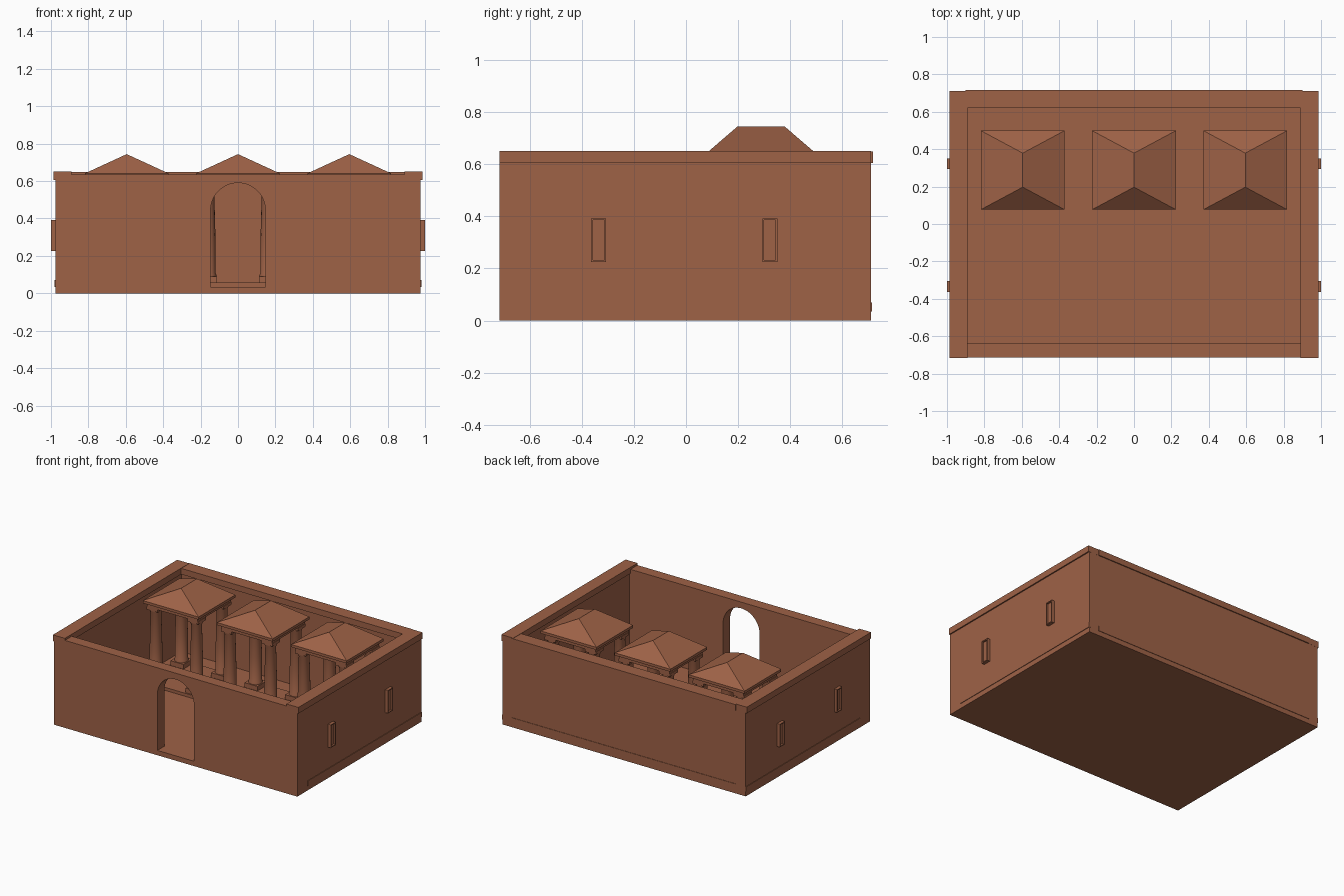
import bpy, bmesh, math

if "Cube" in bpy.data.objects:
    bpy.data.objects.remove(bpy.data.objects["Cube"])

clay = bpy.data.materials.new("terracotta")
clay.diffuse_color = (0.345, 0.122, 0.062, 1)
clay.use_nodes = True
clay.node_tree.nodes["Principled BSDF"].inputs["Base Color"].default_value = clay.diffuse_color


def make(name, bm):
    bmesh.ops.recalc_face_normals(bm, faces=bm.faces)
    me = bpy.data.meshes.new(name)
    bm.to_mesh(me)
    bm.free()
    me.materials.append(clay)
    ob = bpy.data.objects.new(name, me)
    bpy.context.collection.objects.link(ob)
    return ob


def box(name, x0, x1, y0, y1, z0, z1):
    bm = bmesh.new()
    bmesh.ops.create_cube(bm, size=1)
    for v in bm.verts:
        v.co = ((x0 + x1) / 2 + v.co.x * (x1 - x0),
                (y0 + y1) / 2 + v.co.y * (y1 - y0),
                (z0 + z1) / 2 + v.co.z * (z1 - z0))
    return make(name, bm)


def block(name, x, y, hx, hy, z0, z1):
    return box(name, x - hx, x + hx, y - hy, y + hy, z0, z1)


def cut(target, cutter):
    cutter.hide_render = True
    m = target.modifiers.new("cut", 'BOOLEAN')
    m.operation, m.object, m.solver = 'DIFFERENCE', cutter, 'EXACT'
    bpy.context.view_layer.objects.active = target
    bpy.ops.object.modifier_apply(modifier=m.name)
    bpy.data.objects.remove(cutter)


def arch(name, half, z0, spring, y0, y1, n=20):
    bm = bmesh.new()
    pts = [(-half, z0), (half, z0)]
    pts += [(half * math.cos(math.pi * i / n), spring + half * math.sin(math.pi * i / n)) for i in range(n + 1)]
    f = bm.faces.new([bm.verts.new((x, y0, z)) for x, z in pts])
    r = bmesh.ops.extrude_face_region(bm, geom=[f])
    for v in r["geom"]:
        if isinstance(v, bmesh.types.BMVert):
            v.co.y = y1
    return make(name, bm)


def lathe(name, x, y, profile, n=16):
    bm = bmesh.new()
    rings = [[bm.verts.new((x + r * math.cos(2 * math.pi * i / n), y + r * math.sin(2 * math.pi * i / n), z))
              for i in range(n)] for r, z in profile]
    for a, b in zip(rings, rings[1:]):
        for i in range(n):
            j = (i + 1) % n
            bm.faces.new((a[i], a[j], b[j], b[i]))
    bm.faces.new(rings[0])
    bm.faces.new(rings[-1])
    ob = make(name, bm)
    bpy.ops.object.select_all(action='DESELECT')
    bpy.context.view_layer.objects.active = ob
    ob.select_set(True)
    bpy.ops.object.shade_smooth_by_angle(angle=math.radians(35))
    return ob


def hip_roof(name, x, y, hx, hy, ridge, z0, z1):
    bm = bmesh.new()
    e = [bm.verts.new((x + a * hx, y + b * hy, z0)) for a, b in ((-1, -1), (1, -1), (1, 1), (-1, 1))]
    f, k = bm.verts.new((x, y - ridge, z1)), bm.verts.new((x, y + ridge, z1))
    for face in ((e[0], e[1], f), (e[1], e[2], k, f), (e[2], e[3], k), (e[3], e[0], f, k), e):
        bm.faces.new(face)
    return make(name, bm)


# Courtyard walls with floor and arched gateway
walls = box("courtyard_walls", -0.977, 0.977, -0.715, 0.71, 0, 0.635)
cut(walls, box("court_cutter", -0.9, 0.9, -0.635, 0.635, 0.035, 1))
cut(walls, arch("gate_cutter", 0.147, 0.035, 0.443, -0.9, -0.5))

# Wall caps, base strips and side windows
box("back_cap", -0.9, 0.9, 0.62, 0.717, 0.605, 0.648)
box("back_base_strip", -0.9, 0.9, 0.70, 0.713, 0.035, 0.07)
for s, side in ((-1, "left"), (1, "right")):
    def side_box(name, a, b, *rest):
        return box(side + "_" + name, min(s * a, s * b), max(s * a, s * b), *rest)
    side_box("cap", 0.89, 0.986, -0.7155, 0.7105, 0.605, 0.65)
    side_box("base_strip", 0.96, 0.981, -0.60, 0.7105, 0.035, 0.07)
    for y in (-0.335, 0.322):
        frame = side_box("window_frame", 0.96, 1.0, y - 0.029, y + 0.029, 0.225, 0.392)
        cut(frame, side_box("pane_cutter", 0.988, 1.1, y - 0.022, y + 0.022, 0.232, 0.385))

# Three columned shrines along the back
CY = 0.288
for x in (-0.595, 0, 0.595):
    block("shrine_platform", x, CY, 0.224, 0.208, 0.03, 0.057)
    block("shrine_beam", x, CY, 0.203, 0.19, 0.593, 0.622)
    block("shrine_eave", x, CY, 0.224, 0.211, 0.622, 0.641)
    hip_roof("shrine_roof", x, CY, 0.224, 0.211, 0.091, 0.641, 0.744)
    for sx in (-1, 1):
        for sy in (-1, 1):
            px, py = x + sx * 0.163, CY + sy * 0.146
            block("column_plinth", px, py, 0.052, 0.052, 0.057, 0.09)
            lathe("column_shaft", px, py, [(0.047, 0.088), (0.047, 0.1), (0.043, 0.108), (0.043, 0.28),
                                           (0.036, 0.55), (0.042, 0.565), (0.042, 0.575)])
            block("column_capital", px, py, 0.044, 0.044, 0.573, 0.594)
